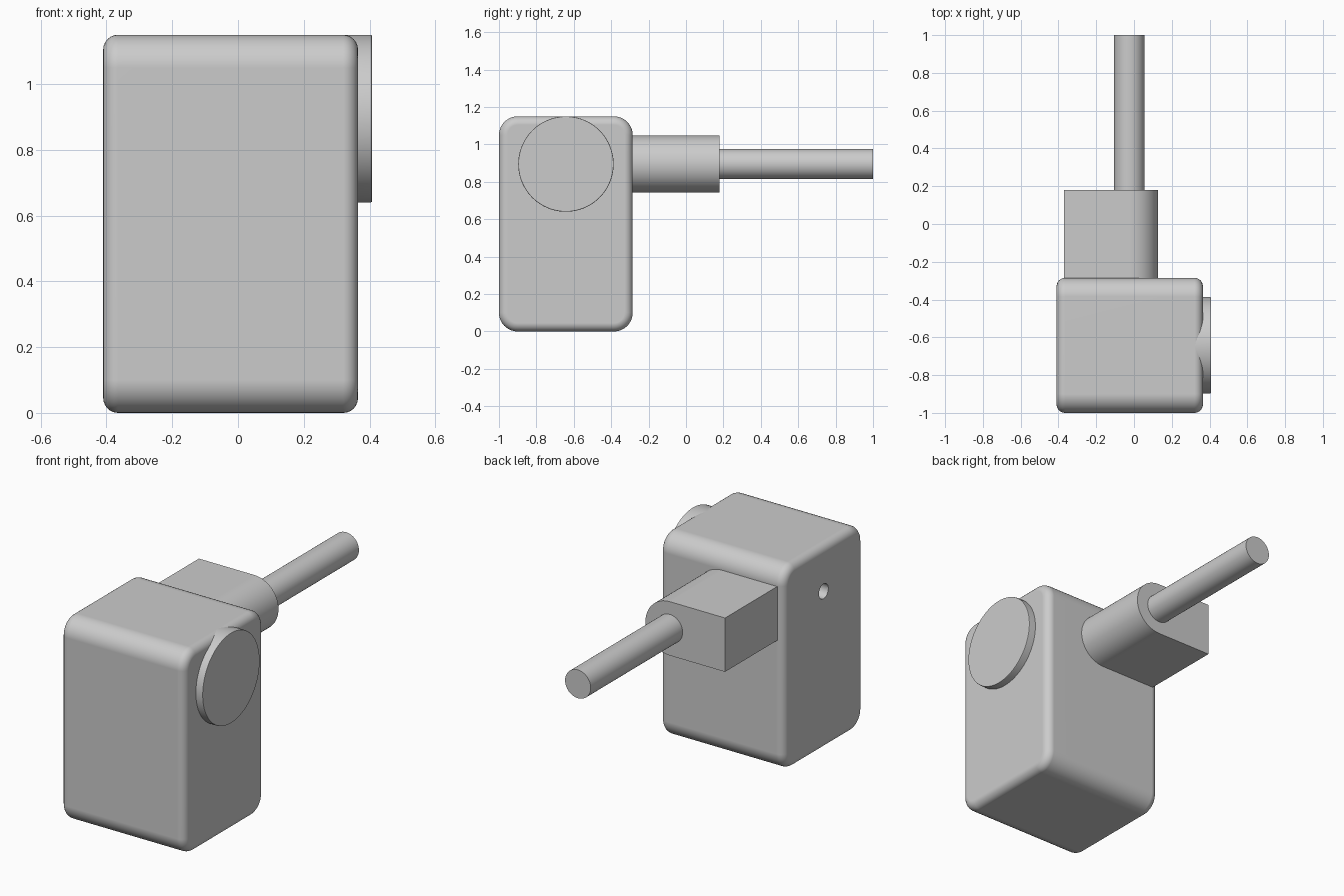
import bpy, bmesh
from math import sin, cos, pi, radians
from mathutils import Vector

cube = bpy.data.objects.get("Cube")
if cube:
    bpy.data.objects.remove(cube, do_unlink=True)

GREY = (0.6, 0.6, 0.6, 1)
mat = bpy.data.materials.new("plain grey")
mat.use_nodes = True
mat.diffuse_color = GREY
mat.node_tree.nodes["Principled BSDF"].inputs["Base Color"].default_value = GREY

AXLE_Y, AXLE_Z = -0.642, 0.895     # dial and hole axis
ROD_X = -0.025                     # connector and rod axis


def arc(cx, cy, r, start, end, steps):
    """Points along an arc, angles in degrees."""
    angles = [radians(start + (end - start) * i / steps) for i in range(steps + 1)]
    return [(cx + r * cos(a), cy + r * sin(a)) for a in angles]


def extrude(name, points, axis, start, end):
    """Prism with an outline of (y, z) along x, or of (x, z) along y."""
    bm = bmesh.new()
    place = (lambda p: (start, p[0], p[1])) if axis == "x" else (lambda p: (p[0], start, p[1]))
    face = bm.faces.new([bm.verts.new(place(p)) for p in points])
    new = bmesh.ops.extrude_face_region(bm, geom=[face])["geom"]
    offset = Vector((end - start, 0, 0) if axis == "x" else (0, end - start, 0))
    bmesh.ops.translate(bm, vec=offset, verts=[v for v in new if isinstance(v, bmesh.types.BMVert)])
    bmesh.ops.recalc_face_normals(bm, faces=bm.faces)
    mesh = bpy.data.meshes.new(name)
    bm.to_mesh(mesh)
    bm.free()
    mesh.materials.append(mat)
    obj = bpy.data.objects.new(name, mesh)
    bpy.context.collection.objects.link(obj)
    return obj


def circle(cx, cy, r, steps=64):
    return arc(cx, cy, r, 0, 360, steps)[:-1]


def activate(obj):
    bpy.ops.object.select_all(action="DESELECT")
    obj.select_set(True)
    bpy.context.view_layer.objects.active = obj


def bevel(obj, width, segments):
    mod = obj.modifiers.new("rounding", "BEVEL")
    mod.width, mod.segments = width, segments
    mod.limit_method, mod.angle_limit = "ANGLE", radians(40)
    activate(obj)
    bpy.ops.object.modifier_apply(modifier=mod.name)


def finish(obj):
    activate(obj)
    bpy.ops.object.shade_smooth_by_angle(angle=radians(32))
    mod = obj.modifiers.new("clean shading", "WEIGHTED_NORMAL")
    mod.keep_sharp = True


# Rounded housing
y0, y1, top, r = -1.0, -0.285, 1.15, 0.1
outline = []
for i, (cy, cz) in enumerate([(y1 - r, top - r), (y0 + r, top - r), (y0 + r, r), (y1 - r, r)]):
    outline += arc(cy, cz, r, i * 90, i * 90 + 90, 10)
body = extrude("housing", outline, "x", -0.41, 0.365)
bevel(body, 0.045, 6)

# Small round hole in the left-hand end
cutter = extrude("hole_cutter", circle(AXLE_Y, AXLE_Z, 0.042, 32), "x", -0.6, -0.15)
cutter.hide_render = True
cut = body.modifiers.new("hole", "BOOLEAN")
cut.operation, cut.solver, cut.object = "DIFFERENCE", "EXACT", cutter
activate(body)
bpy.ops.object.modifier_apply(modifier=cut.name)
bpy.data.objects.remove(cutter, do_unlink=True)
finish(body)

# Round dial on the opposite end
dial = extrude("dial", circle(AXLE_Y, AXLE_Z, 0.255, 96), "x", 0.32, 0.408)
bevel(dial, 0.005, 2)
finish(dial)

# Connector block: square on one side, half round on the other
half = 0.152
outline = arc(ROD_X, AXLE_Z, half, -90, 90, 32)
outline += [(-0.37, AXLE_Z + half), (-0.37, AXLE_Z - half)]
finish(extrude("connector", outline, "y", -0.33, 0.18))

# Long rod
finish(extrude("rod", circle(ROD_X, AXLE_Z, 0.08), "y", 0.15, 1.0))
